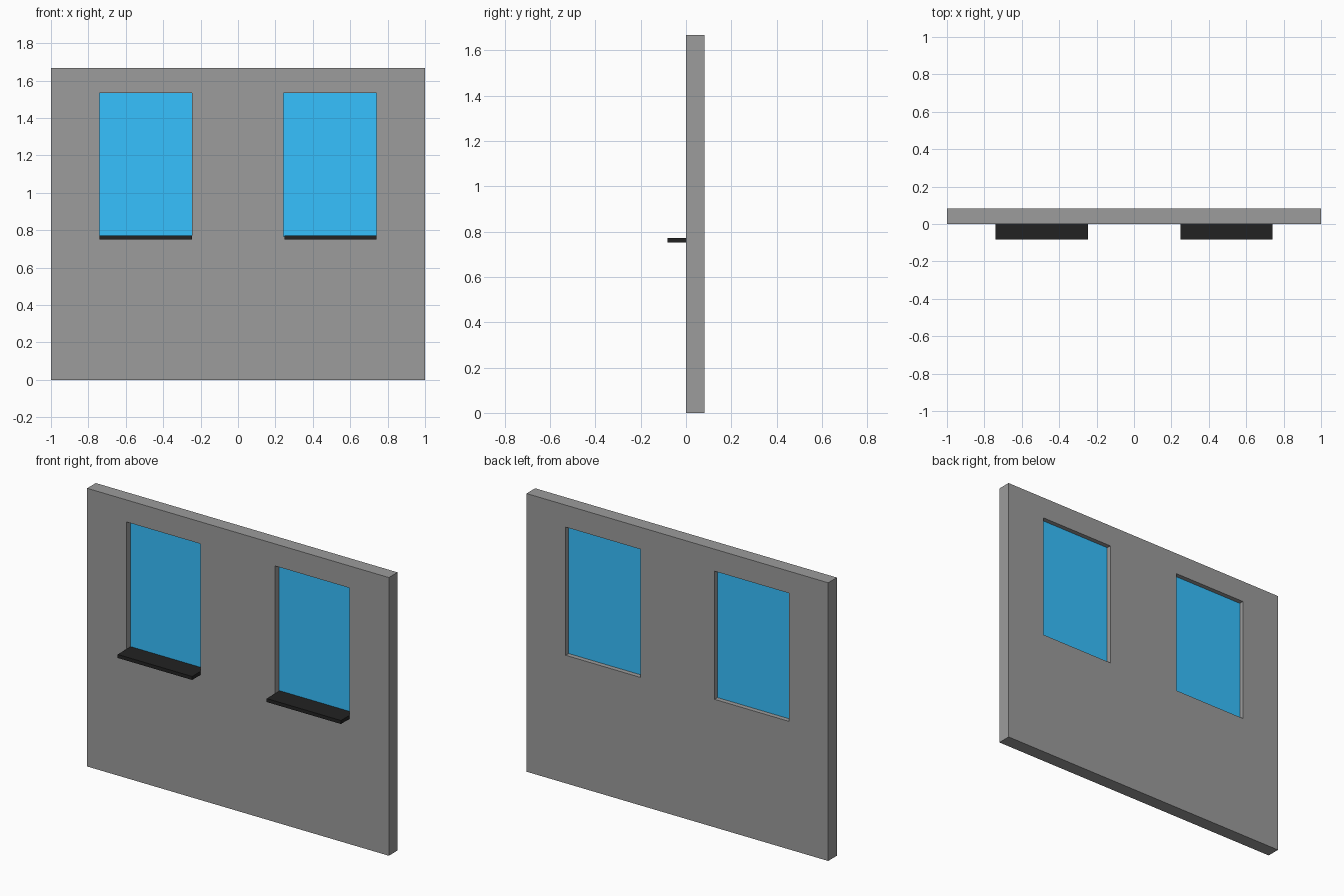
import bpy

if "Cube" in bpy.data.objects:
    bpy.data.objects.remove(bpy.data.objects["Cube"])

HEIGHT = 1.667
THICK = 0.082
GLASS_Y = (0.041, 0.054)
OPEN_BOTTOM, OPEN_TOP = 0.767, 1.535
SILL_BOTTOM, SILL_TOP = 0.751, 0.772
# left and right edges of each window opening, and of its sill
WINDOWS = {
    "left": ((-0.740, -0.247), (-0.740, -0.247)),
    "right": ((0.244, 0.740), (0.248, 0.740)),
}


def material(name, rgb):
    mat = bpy.data.materials.new(name)
    mat.diffuse_color = (*rgb, 1)
    mat.use_nodes = True
    mat.node_tree.nodes["Principled BSDF"].inputs["Base Color"].default_value = mat.diffuse_color
    return mat


def box(name, x, y, z, mat=None):
    bpy.ops.mesh.primitive_cube_add(size=1)
    ob = bpy.context.object
    ob.name = name
    spans = (x, y, z)
    ob.location = [(a + b) / 2 for a, b in spans]
    ob.scale = [b - a for a, b in spans]
    bpy.ops.object.transform_apply(location=True, rotation=False, scale=True)
    if mat:
        ob.data.materials.append(mat)
    return ob


wall_mat = material("wall_grey", (0.333, 0.333, 0.333))
glass_mat = material("glass_blue", (0.037, 0.533, 1.0))
sill_mat = material("sill_black", (0.016, 0.016, 0.016))

# wall slab
wall = box("wall", (-1, 1), (0, THICK), (0, HEIGHT), wall_mat)

for side, (xs, sill_xs) in WINDOWS.items():
    # opening cut through the wall
    cutter = box(f"{side}_opening_cutter", xs, (-0.1, THICK + 0.1),
                 (OPEN_BOTTOM, OPEN_TOP), wall_mat)
    cutter.hide_render = True
    cutter.hide_set(True)
    cut = wall.modifiers.new(f"{side}_opening", 'BOOLEAN')
    cut.operation = 'DIFFERENCE'
    cut.solver = 'EXACT'
    cut.object = cutter

    # thin glass pane inside the opening
    box(f"{side}_glass", xs, GLASS_Y, (OPEN_BOTTOM, OPEN_TOP), glass_mat)

    # projecting sill running back to the glass
    box(f"{side}_sill", sill_xs, (-THICK, GLASS_Y[0]), (SILL_BOTTOM, SILL_TOP), sill_mat)
